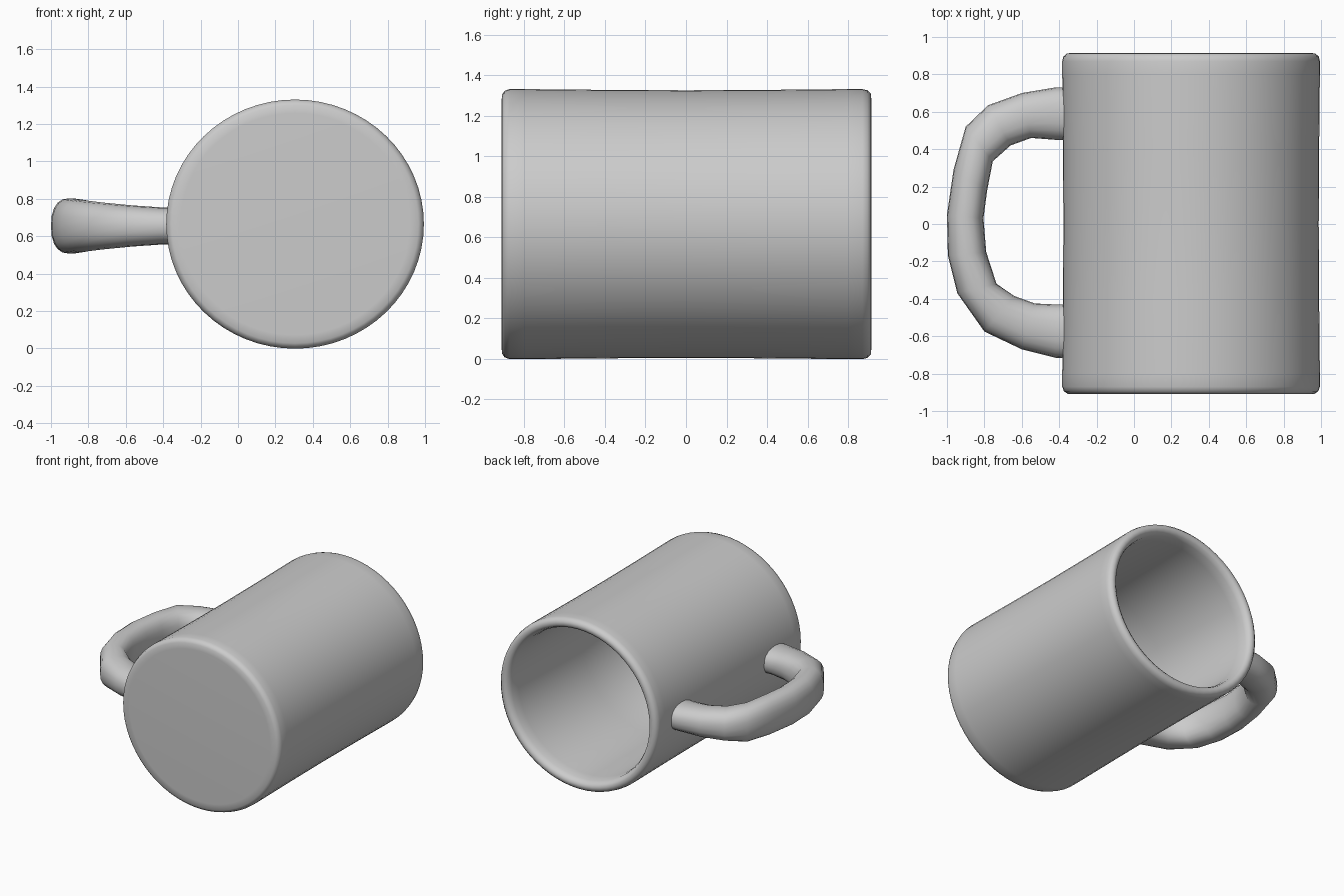
import bpy, bmesh, math

if "Cube" in bpy.data.objects:
    bpy.data.objects.remove(bpy.data.objects["Cube"])

clay = bpy.data.materials.new("plain grey")
clay.diffuse_color = (0.6, 0.6, 0.6, 1)
clay.use_nodes = True
clay.node_tree.nodes["Principled BSDF"].inputs["Base Color"].default_value = clay.diffuse_color


def skin(name, rings, closed_ends=True):
    """Bridge a list of point rings into one smooth capped surface."""
    bm = bmesh.new()
    loops = [[bm.verts.new(p) for p in ring] for ring in rings]
    n = len(loops[0])
    for a, b in zip(loops, loops[1:]):
        for i in range(n):
            j = (i + 1) % n
            bm.faces.new((a[i], a[j], b[j], b[i]))
    if closed_ends:
        bm.faces.new(loops[0][::-1])
        bm.faces.new(loops[-1])
    bmesh.ops.recalc_face_normals(bm, faces=bm.faces)
    me = bpy.data.meshes.new(name)
    bm.to_mesh(me)
    bm.free()
    me.materials.append(clay)
    ob = bpy.data.objects.new(name, me)
    bpy.context.collection.objects.link(ob)
    bpy.ops.object.select_all(action='DESELECT')
    ob.select_set(True)
    bpy.context.view_layer.objects.active = ob
    bpy.ops.object.shade_smooth_by_angle(angle=math.radians(40))
    return ob


# Mug body lying on its side: (radius, y) profile from base, over the rim, to the inner floor
CX, CZ = 0.305, 0.665
profile = [(0.60, -0.91), (0.645, -0.908), (0.665, -0.895), (0.674, -0.87),
           (0.674, -0.8), (0.67, -0.4), (0.668, 0.0), (0.67, 0.4), (0.674, 0.8),
           (0.674, 0.87), (0.668, 0.895), (0.65, 0.912), (0.625, 0.914),
           (0.605, 0.9), (0.592, 0.87), (0.585, 0.8), (0.58, 0.0),
           (0.575, -0.72), (0.555, -0.77), (0.51, -0.79)]
SIDES = 64
body = []
for r, y in profile:
    body.append([(CX + 1.022 * r * math.cos(2 * math.pi * i / SIDES), y,
                  CZ + 0.988 * r * math.sin(2 * math.pi * i / SIDES))
                 for i in range(SIDES)])
skin("mug_body", body)

# Handle: outer point, inner point (x, y) and half height at each station
stations = [(-0.34, 0.73, -0.34, 0.45, 0.10), (-0.42, 0.73, -0.42, 0.45, 0.10),
            (-0.60, 0.70, -0.55, 0.46, 0.11), (-0.78, 0.635, -0.66, 0.42, 0.12),
            (-0.90, 0.52, -0.755, 0.335, 0.14), (-0.965, 0.29, -0.785, 0.18, 0.147),
            (-1.0, 0.05, -0.805, 0.03, 0.148), (-0.995, -0.17, -0.79, -0.15, 0.147),
            (-0.945, -0.37, -0.735, -0.32, 0.14), (-0.80, -0.575, -0.64, -0.385, 0.125),
            (-0.60, -0.67, -0.53, -0.425, 0.11), (-0.42, -0.715, -0.42, -0.43, 0.10),
            (-0.34, -0.72, -0.34, -0.43, 0.10)]
handle = []
for ox, oy, ix, iy, h in stations:
    ring = []
    for i in range(20):
        a = 2 * math.pi * i / 20
        c, s = math.cos(a), math.sin(a)
        # slightly squared oval section
        u = 0.5 + 0.5 * math.copysign(abs(c) ** 0.85, c)
        v = math.copysign(abs(s) ** 0.85, s)
        ring.append((ix + (ox - ix) * u, iy + (oy - iy) * u, 0.655 + h * v))
    handle.append(ring)
skin("handle", handle)
